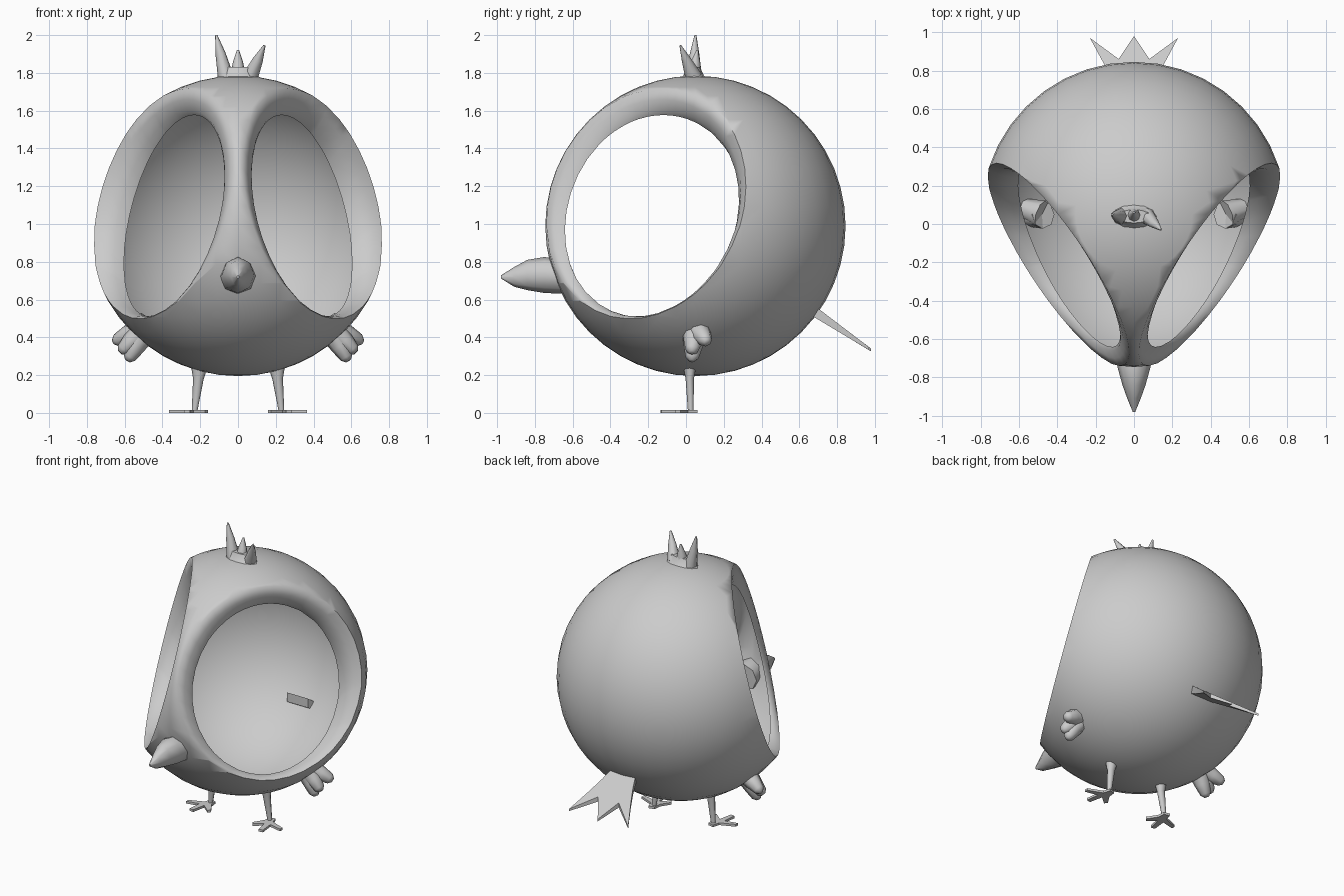
import bpy, bmesh, math
from mathutils import Vector

if "Cube" in bpy.data.objects:
    bpy.data.objects.remove(bpy.data.objects["Cube"])

grey = bpy.data.materials.new("soft_grey")
grey.diffuse_color = (0.6, 0.6, 0.6, 1)
grey.use_nodes = True
grey.node_tree.nodes["Principled BSDF"].inputs["Base Color"].default_value = grey.diffuse_color


def finish(name, bm, angle=60, normals=True):
    if normals:
        bmesh.ops.recalc_face_normals(bm, faces=bm.faces)
    me = bpy.data.meshes.new(name)
    bm.to_mesh(me)
    bm.free()
    ob = bpy.data.objects.new(name, me)
    bpy.context.collection.objects.link(ob)
    me.materials.append(grey)
    bpy.ops.object.select_all(action='DESELECT')
    ob.select_set(True)
    bpy.context.view_layer.objects.active = ob
    bpy.ops.object.shade_smooth_by_angle(angle=math.radians(angle))
    return ob


def loft(bm, sections, sides=8):
    """Tube through (centre, radius_a, radius_b) sections, closed at both ends."""
    rings = []
    axis = (Vector(sections[-1][0]) - Vector(sections[0][0])).normalized()
    ref = Vector((0, 1, 0)) if abs(axis.y) < 0.9 else Vector((0, 0, 1))
    a = ref.cross(axis).normalized()
    b = axis.cross(a)
    for centre, ra, rb in sections:
        ring = []
        for i in range(sides):
            t = 2 * math.pi * i / sides
            ring.append(bm.verts.new(Vector(centre) + a * ra * math.cos(t) + b * rb * math.sin(t)))
        rings.append(ring)
    for r, s in zip(rings, rings[1:]):
        for i in range(sides):
            j = (i + 1) % sides
            bm.faces.new((r[i], r[j], s[j], s[i]))
    bm.faces.new(rings[0])
    bm.faces.new(rings[-1])


def plate(bm, points, height, thick):
    """Flat outline in x, y; height and thickness are functions of y."""
    top = [bm.verts.new((x, y, height(y) + thick(y) / 2)) for x, y in points]
    low = [bm.verts.new((x, y, height(y) - thick(y) / 2)) for x, y in points]
    bm.faces.new(top)
    bm.faces.new(low)
    for i in range(len(points)):
        j = (i + 1) % len(points)
        bm.faces.new((top[i], top[j], low[j], low[i]))


# Hollow round body, cut by two slanted planes for the eye openings
centre = Vector((0, 0.05, 0.99))
bm = bmesh.new()
bmesh.ops.create_uvsphere(bm, u_segments=40, v_segments=24, radius=0.795)
bmesh.ops.translate(bm, verts=bm.verts, vec=centre)
for side in (1, -1):
    n = Vector((0.808 * side, -0.536, 0.242)).normalized()
    u = Vector((0.553 * side, 0.833, 0))
    v = Vector((-0.2 * side, 0.134, 0.97)).normalized()
    mid = centre + n * 0.487
    bmesh.ops.bisect_plane(bm, geom=bm.verts[:] + bm.edges[:] + bm.faces[:], dist=1e-5,
                           plane_co=mid, plane_no=n, clear_outer=True)
    rim = [e for e in bm.edges if e.is_boundary and
           all(abs((w.co - mid).dot(n)) < 1e-3 for w in e.verts)]
    bmesh.ops.remove_doubles(bm, verts=list({w for e in rim for w in e.verts}), dist=0.02)
    rim = [e for e in bm.edges if e.is_boundary and
           all(abs((w.co - mid).dot(n)) < 1e-3 for w in e.verts)]
    start = None
    # Rim rolls inward, deepest on the outer side
    for radial, sink in ((0.45, 0.2), (0.85, 0.6), (1.0, 1.0)):
        new = bmesh.ops.extrude_edge_only(bm, edges=rim)["geom"]
        verts = [g for g in new if isinstance(g, bmesh.types.BMVert)]
        rim = [g for g in new if isinstance(g, bmesh.types.BMEdge) and g.is_boundary]
        for w in verts:
            d = w.co - mid
            t = math.atan2(d.dot(v), d.dot(u))
            outer = u * math.cos(t) * 0.629 + v * math.sin(t) * 0.629
            hole = u * math.cos(t) * 0.52 + v * (math.sin(t) * 0.55 - 0.05)
            depth = 0.03 + 0.11 * (0.5 + 0.5 * math.cos(t)) ** 1.5
            w.co = mid + outer.lerp(hole, radial) - n * depth * sink
finish("body_shell", bm, 75)

# Beak
bm = bmesh.new()
loft(bm, [((0, -0.64, 0.72), 0.10, 0.09), ((0, -0.75, 0.73), 0.085, 0.095),
          ((0, -0.84, 0.73), 0.06, 0.08), ((0, -0.91, 0.72), 0.035, 0.052),
          ((0, -0.98, 0.72), 0.006, 0.008)])
finish("beak", bm)

# Crest of three spikes on a low flared base
bm = bmesh.new()
loft(bm, [((0, 0.04, 1.75), 0.15, 0.10), ((0, 0.04, 1.785), 0.105, 0.055),
          ((0, 0.04, 1.83), 0.085, 0.035)], 12)
for x, y, z, bx in ((-0.115, 0.05, 2.0, -0.065), (0, 0.06, 1.92, 0), (0.14, -0.03, 1.945, 0.065)):
    m = Vector((bx, 0.04, 1.78)).lerp(Vector((x, y, z)), 0.55)
    loft(bm, [((bx, 0.04, 1.78), 0.042, 0.045), (m, 0.027, 0.025), ((x, y, z), 0.006, 0.005)])
finish("crest", bm)

# Three-pointed tail fan sloping down behind
bm = bmesh.new()
half = [(0.08, 0.66), (0.12, 0.76), (0.165, 0.85), (0.23, 0.97), (0.08, 0.86)]
fan = half + [(0, 0.98)] + [(-x, y) for x, y in reversed(half)]
plate(bm, fan, lambda y: 0.53 - 0.68 * (y - 0.69), lambda y: max(0.015, 0.065 - 0.16 * (y - 0.66)))
finish("tail", bm, 40)

for side, label in ((1, "right"), (-1, "left")):
    # Stubby wing with lobed tip
    bm = bmesh.new()
    root = Vector((0.48 * side, 0.05, 0.46))
    for x, y, z in ((0.585, 0.03, 0.275), (0.625, 0.03, 0.32), (0.66, 0.11, 0.375)):
        tip = Vector((x * side, y, z))
        loft(bm, [(root, 0.075, 0.075), (root.lerp(tip, 0.6), 0.05, 0.05),
                  (root.lerp(tip, 0.9), 0.035, 0.035), (tip, 0.015, 0.015)])
    finish(label + "_wing", bm)

    # Leg
    bm = bmesh.new()
    loft(bm, [((0.205 * side, 0.02, 0.25), 0.045, 0.035), ((0.21 * side, 0.02, 0.18), 0.028, 0.022),
              ((0.23 * side, 0.025, 0.01), 0.015, 0.015)])
    finish(label + "_leg", bm)

    # Foot with three toes and a short heel
    bm = bmesh.new()
    toes = [(0.21, 0.05), (0.25, 0.06), (0.265, 0.01), (0.365, -0.03), (0.365, -0.055), (0.275, -0.035),
            (0.285, -0.13), (0.255, -0.135), (0.235, -0.04), (0.175, -0.09), (0.16, -0.07), (0.205, 0.0)]
    plate(bm, [(x * side, y) for x, y in toes], lambda y: 0.008, lambda y: 0.016)
    finish(label + "_foot", bm, 30)
